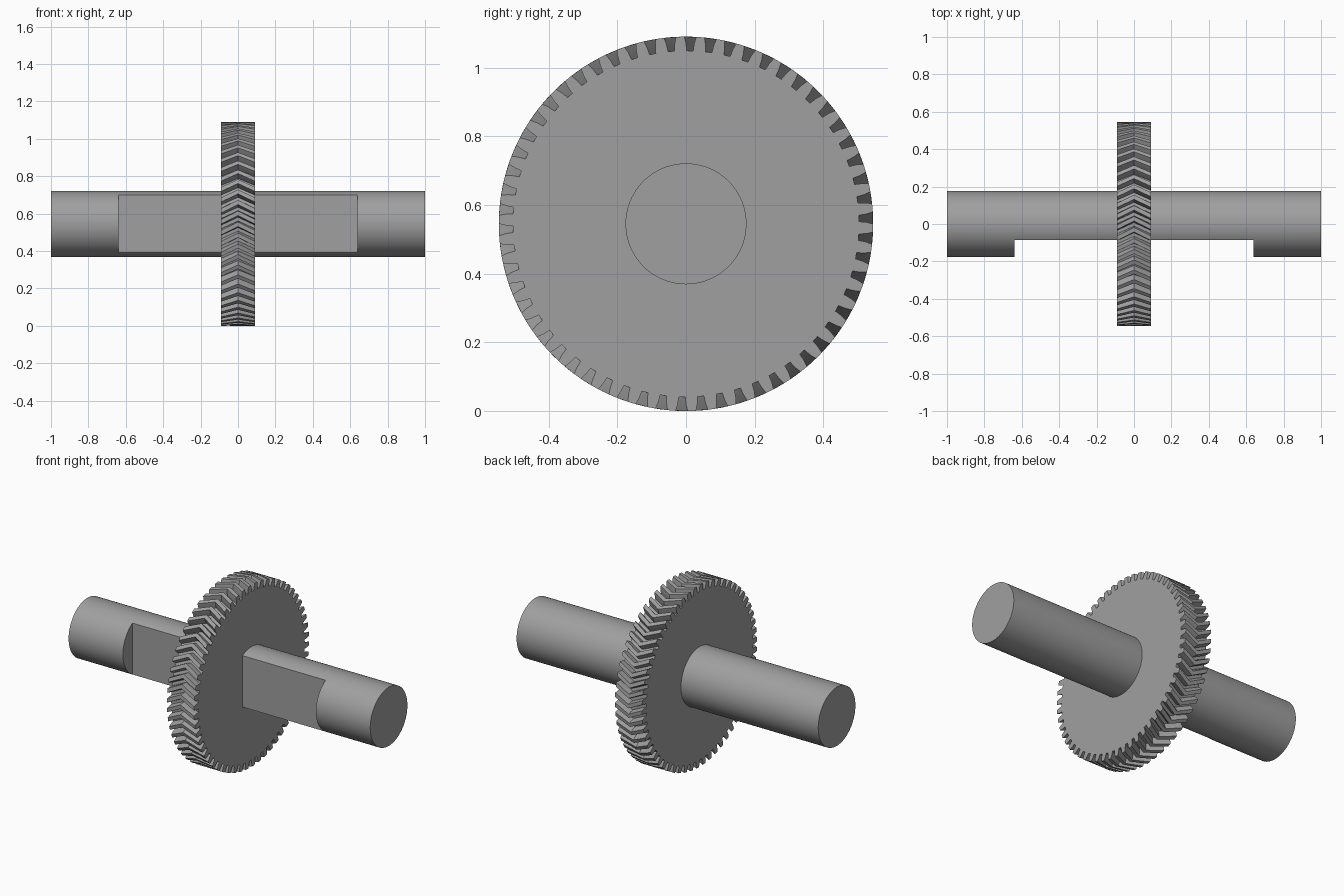
import bpy, bmesh, math

if "Cube" in bpy.data.objects:
    bpy.data.objects.remove(bpy.data.objects["Cube"], do_unlink=True)

AXIS_Z = 0.545       # height of the shaft axis
TEETH = 58
HALF_WIDTH = 0.09
TIP_R, ROOT_R = 0.545, 0.504

steel = bpy.data.materials.new("grey_steel")
steel.use_nodes = True
colour = (0.35, 0.35, 0.35, 1)
steel.diffuse_color = colour
steel.node_tree.nodes["Principled BSDF"].inputs["Base Color"].default_value = colour


def make_active(obj):
    bpy.ops.object.select_all(action="DESELECT")
    obj.select_set(True)
    bpy.context.view_layer.objects.active = obj


# Shaft: a round bar along x
bpy.ops.mesh.primitive_cylinder_add(vertices=96, radius=0.176, depth=2,
                                    location=(0, 0, AXIS_Z),
                                    rotation=(0, math.pi / 2, 0))
shaft = bpy.context.object
shaft.name = "shaft"
shaft.data.materials.append(steel)

# Flat milled into the front of the shaft
bpy.ops.mesh.primitive_cube_add(size=1, location=(0, -0.285, AXIS_Z))
cutter = bpy.context.object
cutter.name = "flat_cutter"
cutter.scale = (1.28, 0.4, 0.6)
cutter.hide_render = True

make_active(shaft)
cut = shaft.modifiers.new("flat", "BOOLEAN")
cut.operation = "DIFFERENCE"
cut.solver = "EXACT"
cut.object = cutter
bpy.ops.object.modifier_apply(modifier=cut.name)
bpy.data.objects.remove(cutter, do_unlink=True)
bpy.ops.object.shade_smooth_by_angle(angle=math.radians(30))

# Tooth outline: (offset along the rim, radius)
half_tooth = [(0.018, ROOT_R), (0.0165, 0.525), (0.012, TIP_R)]
tooth = [(-w, r) for w, r in half_tooth] + half_tooth[::-1]


def gear_ring(bm, x, twist):
    ring = []
    for i in range(TEETH):
        centre = math.radians(4.4) + twist + math.tau * i / TEETH
        for offset, r in tooth:
            a = centre + offset / r
            ring.append(bm.verts.new((x, r * math.sin(a), r * math.cos(a))))
    return ring


# Gear: double helical teeth, with the middle ring turned ahead of the sides
bm = bmesh.new()
helix = 0.045 / TIP_R
rings = [gear_ring(bm, -HALF_WIDTH, 0), gear_ring(bm, 0, helix),
         gear_ring(bm, HALF_WIDTH, 0)]
count = len(rings[0])
for a, b in zip(rings, rings[1:]):
    for i in range(count):
        j = (i + 1) % count
        bm.faces.new((a[i], a[j], b[j], b[i]))

# Side faces: a plain disc plus one facet for each tooth
n = len(tooth)
for ring in (rings[0], rings[-1]):
    roots = [v for i in range(TEETH) for v in (ring[i * n], ring[i * n + n - 1])]
    bm.faces.new(roots)
    for i in range(TEETH):
        bm.faces.new(ring[i * n:(i + 1) * n])
bmesh.ops.recalc_face_normals(bm, faces=bm.faces)

mesh = bpy.data.meshes.new("herringbone_gear")
bm.to_mesh(mesh)
bm.free()
gear = bpy.data.objects.new("herringbone_gear", mesh)
gear.location.z = AXIS_Z
gear.data.materials.append(steel)
bpy.context.collection.objects.link(gear)
make_active(gear)
bpy.ops.object.shade_smooth_by_angle(angle=math.radians(15))
